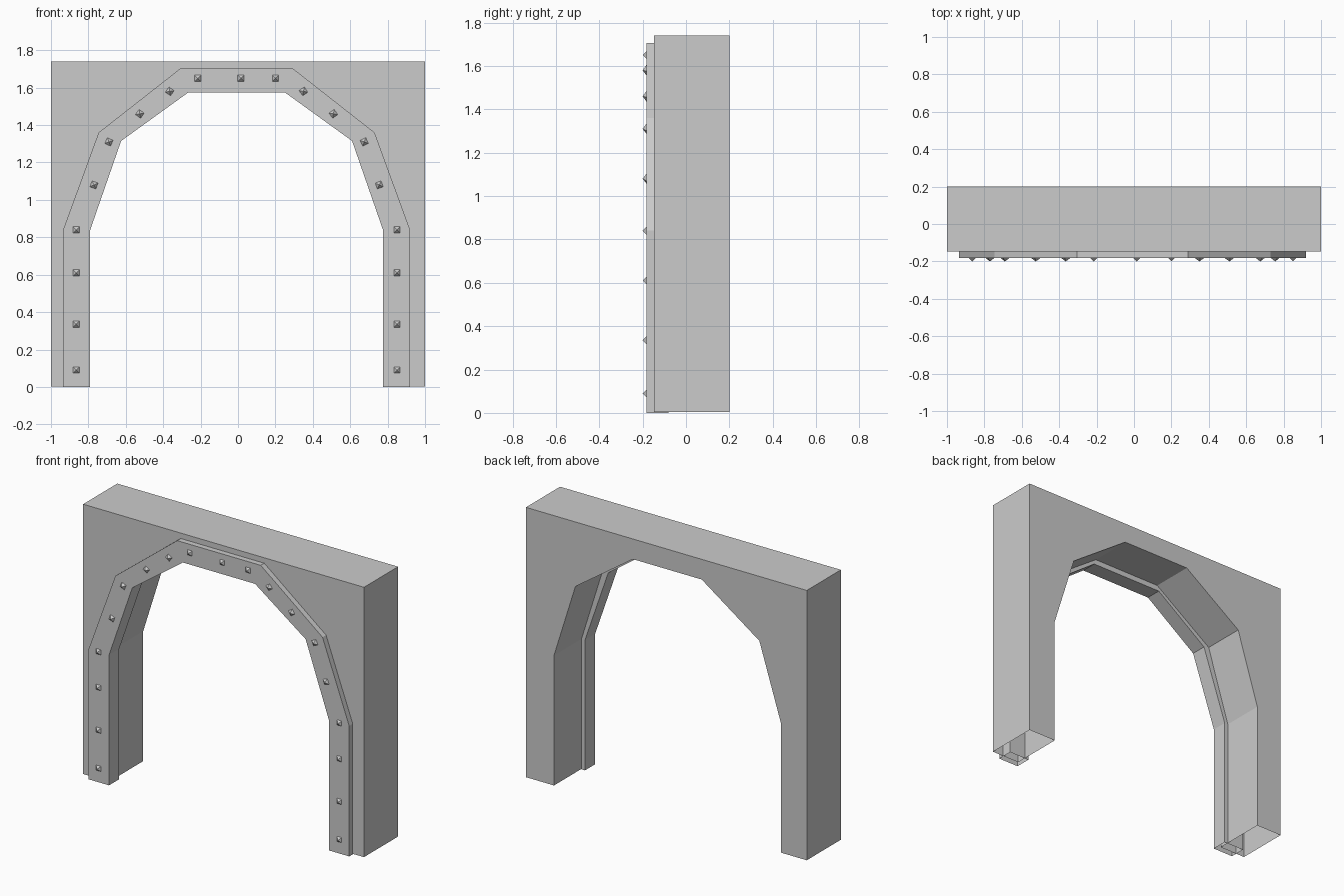
import bpy, bmesh
from math import radians
from mathutils import Matrix, Vector

cube = bpy.data.objects.get("Cube")
if cube:
    bpy.data.objects.remove(cube, do_unlink=True)

CX = -0.0075  # the arch sits slightly off the middle of the wall

stone = bpy.data.materials.new("stone_grey")
stone.use_nodes = True
GREY = (0.6, 0.6, 0.6, 1)
stone.diffuse_color = GREY
stone.node_tree.nodes["Principled BSDF"].inputs["Base Color"].default_value = GREY


def finish(name, bm):
    bmesh.ops.recalc_face_normals(bm, faces=bm.faces)
    mesh = bpy.data.meshes.new(name)
    bm.to_mesh(mesh)
    bm.free()
    mesh.materials.append(stone)
    obj = bpy.data.objects.new(name, mesh)
    bpy.context.collection.objects.link(obj)
    return obj


def arch_line(half, cx=CX):
    """Mirror a half profile into a full line from the -x foot to the +x foot."""
    return [(cx - x, z) for x, z in half] + [(cx + x, z) for x, z in reversed(half)]


def arch_solid(name, outer, inner, y0, y1):
    """Sweep the band between two equal-length lines from y0 to y1, with open feet."""
    bm = bmesh.new()
    rings = []
    for (ox, oz), (ix, iz) in zip(outer, inner):
        rings.append([bm.verts.new(p) for p in
                      ((ox, y0, oz), (ix, y0, iz), (ix, y1, iz), (ox, y1, oz))])
    for a, b in zip(rings, rings[1:]):
        for i in range(4):
            j = (i + 1) % 4
            bm.faces.new((a[i], a[j], b[j], b[i]))
    bmesh.ops.recalc_face_normals(bm, faces=bm.faces)
    bmesh.ops.dissolve_limit(bm, angle_limit=radians(1), verts=bm.verts, edges=bm.edges)
    return finish(name, bm)


# Wall block with the faceted opening
opening = arch_line([(0.8075, 0.003), (0.8075, 0.84), (0.655, 1.325), (0.245, 1.61)])
block = arch_line([(1, 0.003), (1, 0.84), (1, 1.74), (0.245, 1.74)], 0)
arch_solid("wall", block, opening, -0.147, 0.2)

# Raised trim following the opening
trim_outer = arch_line([(0.9275, 0), (0.9275, 0.84), (0.7375, 1.36), (0.2975, 1.705)])
trim_inner = arch_line([(0.7825, 0), (0.7825, 0.84), (0.6175, 1.315), (0.2575, 1.575)])
arch_solid("arch_trim", trim_outer, trim_inner, -0.183, -0.08)


# Pyramid studs: offset from the arch centre, height, tilt
def stud(name, x, z, tilt):
    bm = bmesh.new()
    bmesh.ops.create_cone(bm, cap_ends=True, segments=4, radius1=0.028, radius2=0, depth=0.02,
                          matrix=Matrix.Rotation(radians(45), 4, 'Z'))
    turn = Matrix.Rotation(radians(tilt), 4, 'Y') @ Matrix.Rotation(radians(90), 4, 'X')
    bm.transform(Matrix.Translation(Vector((x, -0.19, z))) @ turn)
    finish(name, bm)


studs = [(0.8575, 0.09, 0), (0.8575, 0.335, 0), (0.8575, 0.61, 0), (0.8575, 0.84, 0),
         (0.7625, 1.08, 20), (0.6825, 1.31, 25), (0.5175, 1.46, 35), (0.3575, 1.58, 35),
         (0.2075, 1.65, 0)]
for n, (x, z, tilt) in enumerate(studs, 1):
    stud(f"stud_right_{n}", CX - x, z, tilt)
    stud(f"stud_left_{n}", CX + x, z, -tilt)
stud("stud_top", 0.015, 1.65, 0)
